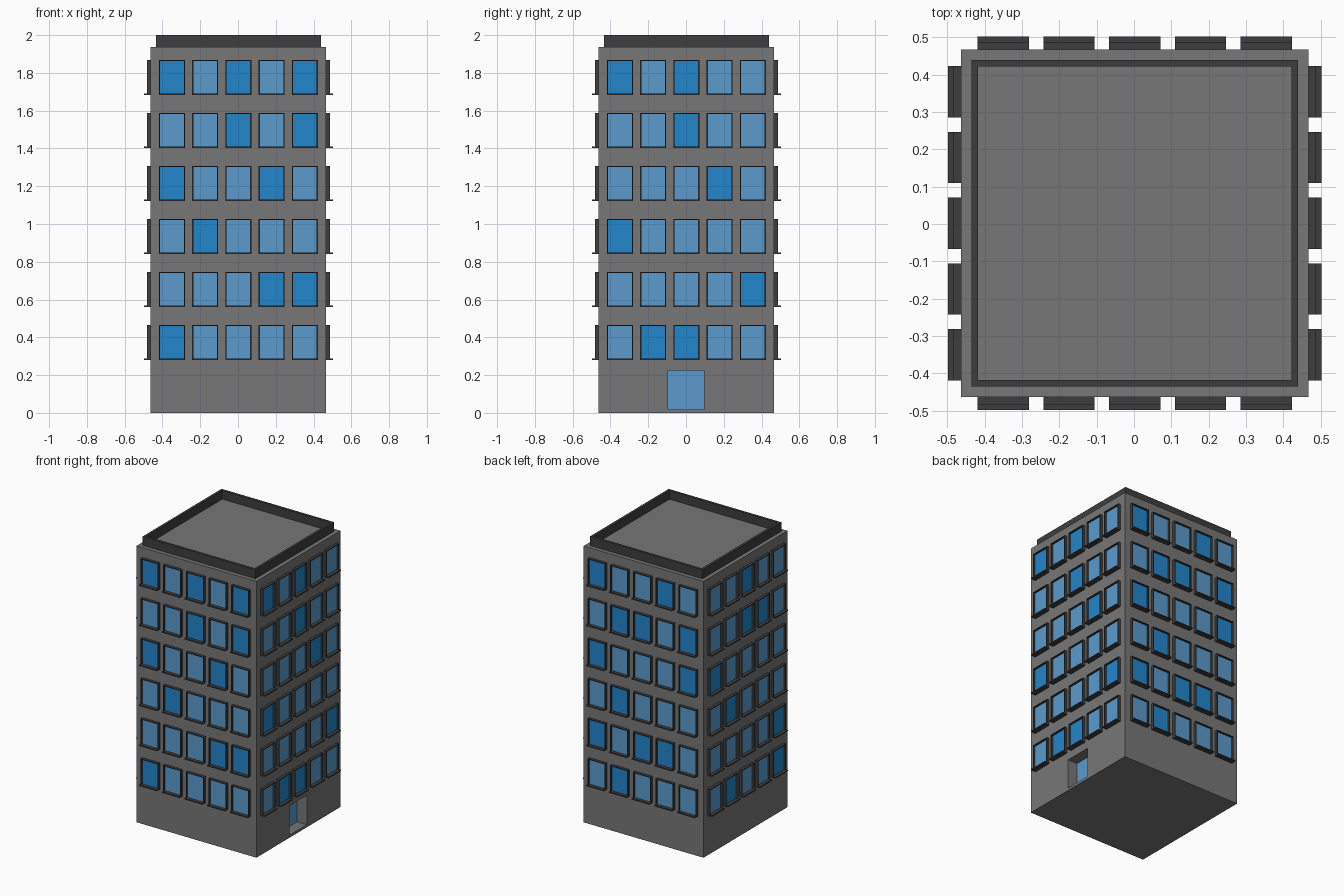
import bpy, bmesh, math
from mathutils import Matrix, Vector

if "Cube" in bpy.data.objects:
    bpy.data.objects.remove(bpy.data.objects["Cube"])


def material(name, rgb):
    m = bpy.data.materials.new(name)
    m.diffuse_color = (*rgb, 1)
    m.use_nodes = True
    m.node_tree.nodes["Principled BSDF"].inputs["Base Color"].default_value = m.diffuse_color
    return m


WALL = material("wall_grey", (0.184, 0.184, 0.184))
TRIM = material("trim_dark_grey", (0.048, 0.048, 0.048))
LIGHT = material("glass_light_blue", (0.105, 0.328, 0.610))
DARK = material("glass_deep_blue", (0.016, 0.235, 0.597))

C = 0.002        # small offset of the tower from the origin
HALF = 0.465     # half width of the tower
ROOF = 1.937     # roof height


def box(bm, lo, hi):
    lo, hi = Vector(lo), Vector(hi)
    mat = Matrix.Translation((lo + hi) / 2) @ Matrix.Diagonal((*(hi - lo), 1))
    bmesh.ops.create_cube(bm, size=1, matrix=mat)


def facing(bm, direction):
    bm.normal_update()
    return max(bm.faces, key=lambda f: f.normal.dot(Vector(direction)))


def recess(bm, face, offset, mat_index):
    """Push a face inwards and colour it."""
    new = bmesh.ops.extrude_discrete_faces(bm, faces=[face])["faces"][0]
    bmesh.ops.translate(bm, verts=new.verts, vec=offset)
    new.material_index = mat_index


def to_mesh(bm, name, mats):
    me = bpy.data.meshes.new(name)
    bm.to_mesh(me)
    bm.free()
    for m in mats:
        me.materials.append(m)
    return me


def add(name, me, matrix=Matrix()):
    ob = bpy.data.objects.new(name, me)
    ob.matrix_world = matrix
    bpy.context.collection.objects.link(ob)
    return ob


# Tower with a recessed glass doorway on the right side
bm = bmesh.new()
box(bm, (C - HALF, C - HALF, 0), (C + HALF, C + HALF, ROOF))
side = facing(bm, (1, 0, 0))
bmesh.ops.inset_individual(bm, faces=[side], thickness=0.1)
mid = side.calc_center_median()
for v in side.verts:
    v.co.y = math.copysign(0.095, v.co.y - mid.y)
    v.co.z = 0.225 if v.co.z > mid.z else 0.018
recess(bm, side, (-0.075, 0, 0), 1)
add("tower", to_mesh(bm, "tower", [WALL, LIGHT]))

# Parapet ring around a sunken roof
bm = bmesh.new()
P = 0.437
box(bm, (C - P, C - P, ROOF), (C + P, C + P, 2.0))
top = facing(bm, (0, 0, 1))
bmesh.ops.inset_individual(bm, faces=[top], thickness=0.025)
recess(bm, top, (0, 0, ROOF + 0.002 - 2.0), 1)
add("parapet", to_mesh(bm, "parapet", [TRIM, WALL]))


# Window: frame with recessed pane and a projecting sill, facing -y
def window(name, glass):
    bm = bmesh.new()
    w, h, d = 0.0685, 0.187, 0.02
    box(bm, (-w, -d, 0), (w, 0, h))
    pane = facing(bm, (0, -1, 0))
    bmesh.ops.inset_individual(bm, faces=[pane], thickness=0.008)
    recess(bm, pane, (0, 0.013, 0), 1)
    box(bm, (-w, -0.035, 0), (w, -d, 0.008))
    return to_mesh(bm, name, [TRIM, glass])


PANES = {"L": window("window_light", LIGHT), "D": window("window_deep", DARK)}

# Pane colours per side, top row first, left to right seen from outside
SIDES = {
    "front": "DLDLD LLDLD DLLDL LDLLL LLLDD DLLLL",
    "right": "DLDLL LLDLL LLLDL DLLLL LLLLD LDDLL",
    "back": "DLLDL LDDLD DLLLD LDLLL DLDDL LDLLL",
    "left": "LLDLL LLDDL DLLLL LDLLL LLLLD LDLLD",
}
for s, (side_name, rows) in enumerate(SIDES.items()):
    turn = Matrix.Translation((C, C, 0)) @ Matrix.Rotation(s * math.pi / 2, 4, "Z")
    for r, row in enumerate(rows.split()):
        for c, kind in enumerate(row):
            spot = Matrix.Translation(((c - 2) * 0.176, -HALF, 1.682 - r * 0.2806))
            add(f"{side_name}_window_{r + 1}_{c + 1}", PANES[kind], turn @ spot)
